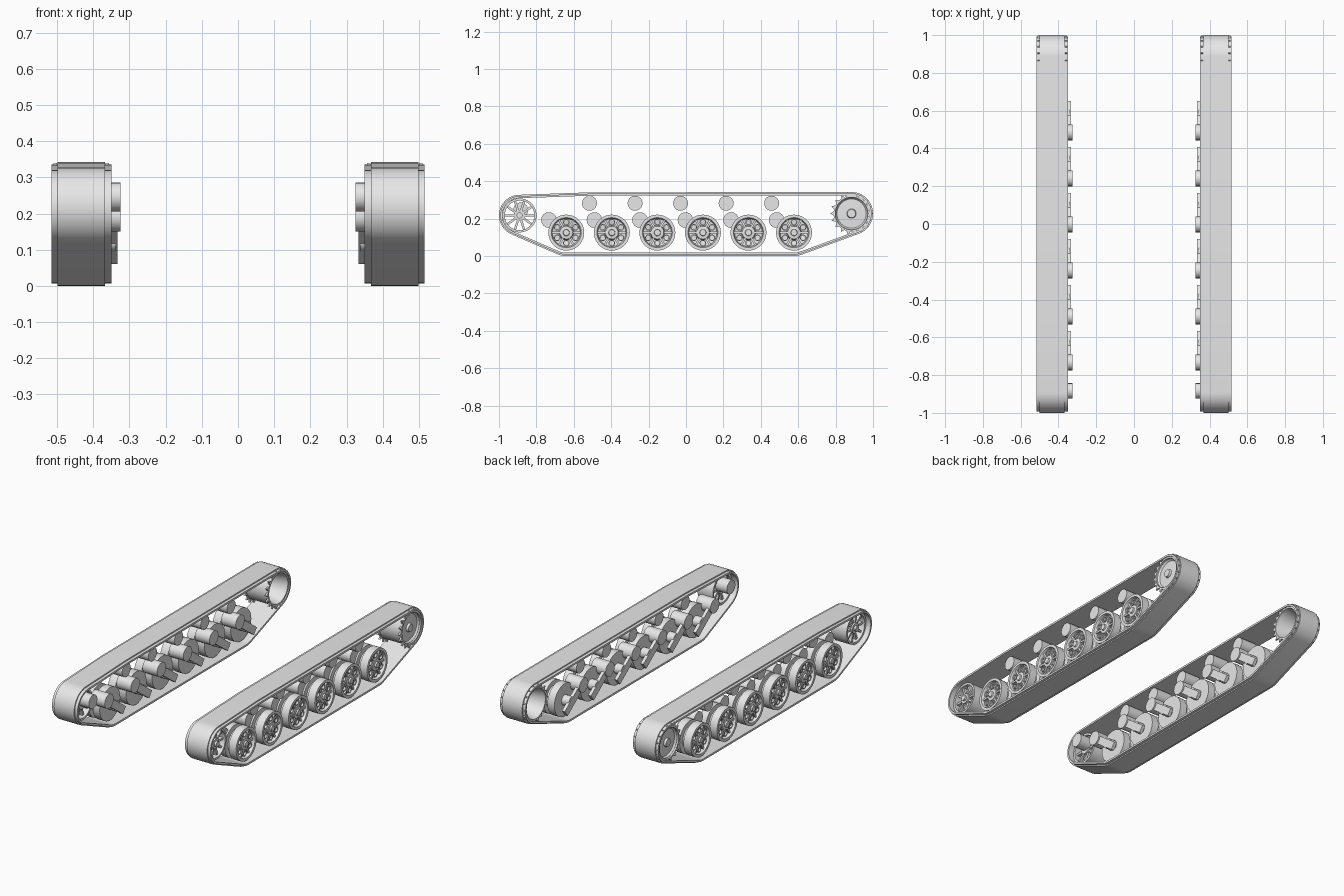
import bpy, bmesh
from math import sin, cos, pi, radians
from mathutils import Vector

cube = bpy.data.objects.get("Cube")
if cube:
    bpy.data.objects.remove(cube)

steel = bpy.data.materials.new("plain_grey")
steel.use_nodes = True
grey = (0.8, 0.8, 0.8, 1)
steel.diffuse_color = grey
steel.node_tree.nodes["Principled BSDF"].inputs["Base Color"].default_value = grey


def skin(bm, loops):
    """Join closed loops of points into a closed ring of quads."""
    rows = [[bm.verts.new(p) for p in loop] for loop in loops]
    n = len(rows[0])
    for i, row in enumerate(rows):
        nxt = rows[(i + 1) % len(rows)]
        for j in range(n):
            bm.faces.new((row[j], row[(j + 1) % n], nxt[(j + 1) % n], nxt[j]))


def lathe(bm, y, z, profile, segs=32, tooth=0.0):
    """Turn a (radius, x) profile about the x axis; tooth lifts every third rim point."""
    rim = max(r for r, _ in profile)
    loops = []
    for i in range(segs):
        a = 2 * pi * i / segs
        loop = []
        for r, x in profile:
            if r == rim and i % 3 == 0:
                r += tooth
            loop.append((x, y + r * cos(a), z + r * sin(a)))
        loops.append(loop)
    skin(bm, loops)


def drum(bm, y, z, r, x0, x1, segs=20):
    lathe(bm, y, z, [(0, x0), (r, x0), (r, x1), (0, x1)], segs)


def bar(bm, p, q, width, x0, x1):
    """Straight bar between two (y, z) points, spanning x0 to x1."""
    p, q = Vector(p), Vector(q)
    side = (q - p).normalized().orthogonal() * width / 2
    corners = (p + side, q + side, q - side, p - side)
    lo = [bm.verts.new((x0, c.x, c.y)) for c in corners]
    hi = [bm.verts.new((x1, c.x, c.y)) for c in corners]
    bm.faces.new(lo)
    bm.faces.new(hi)
    for i in range(4):
        j = (i + 1) % 4
        bm.faces.new((lo[i], lo[j], hi[j], hi[i]))


def polar(y, z, r, a):
    return (y + r * cos(a), z + r * sin(a))


def finish(bm, name):
    bmesh.ops.remove_doubles(bm, verts=bm.verts, dist=1e-5)
    bmesh.ops.recalc_face_normals(bm, faces=bm.faces)
    mesh = bpy.data.meshes.new(name)
    bm.to_mesh(mesh)
    bm.free()
    mesh.materials.append(steel)
    ob = bpy.data.objects.new(name, mesh)
    bpy.context.collection.objects.link(ob)
    mirror = ob.modifiers.new("both_sides", 'MIRROR')
    mirror.use_mirror_merge = False
    bpy.ops.object.select_all(action='DESELECT')
    ob.select_set(True)
    bpy.context.view_layer.objects.active = ob
    bpy.ops.object.shade_smooth_by_angle(angle=radians(30))


STEP = 0.2435
WHEEL_Y = [-0.64 + STEP * i for i in range(6)]
WHEEL_Z = 0.125
IDLER = (-0.89, 0.217)
SPROCKET = (0.885, 0.227)

# Track belt: the hull wrapped round the wheels, swept with a stepped section
supports = [(*IDLER, 0.11), (*SPROCKET, 0.115), (-0.52, 0.283, 0.057),
            (WHEEL_Y[0], WHEEL_Z, 0.125), (WHEEL_Y[-1], WHEEL_Z, 0.125)]
points = []
for y, z, r in supports:
    for i in range(48):
        a = 2 * pi * i / 48
        points.append((y + r * cos(a), z + r * sin(a), cos(a), sin(a)))
points.sort()


def half_hull(pts):
    out = []
    for p in pts:
        while len(out) > 1 and ((out[-1][0] - out[-2][0]) * (p[1] - out[-2][1])
                                - (out[-1][1] - out[-2][1]) * (p[0] - out[-2][0])) <= 1e-9:
            out.pop()
        out.append(p)
    return out[:-1]


path = half_hull(points) + half_hull(points[::-1])
section = [(0.35, 0.018), (0.35, 0.007), (0.367, 0.007), (0.367, 0),
           (0.499, 0), (0.499, 0.007), (0.515, 0.007), (0.515, 0.018)]
bm = bmesh.new()
skin(bm, [[(x, y - ny * d, z - nz * d) for x, d in section] for y, z, ny, nz in path])
finish(bm, "track_belts")

# Road wheels: twin discs, dished outer face with ribs and bosses
wheel = [(0, 0.385), (0.096, 0.385), (0.096, 0.43), (0.07, 0.432), (0.07, 0.455),
         (0.096, 0.455), (0.096, 0.503), (0.08, 0.503), (0.074, 0.483), (0.04, 0.478),
         (0.034, 0.495), (0.018, 0.497), (0.016, 0.506), (0, 0.507)]
bm = bmesh.new()
for y in WHEEL_Y:
    lathe(bm, y, WHEEL_Z, wheel, 36)
    for k in range(6):
        a = k * pi / 3 + pi / 2
        cy, cz = polar(y, WHEEL_Z, 0.056, a)
        lathe(bm, cy, cz, [(0.018, 0.474), (0.018, 0.492), (0.012, 0.492), (0.012, 0.474)], 14)
        b = a + pi / 6
        bar(bm, polar(y, WHEEL_Z, 0.03, b), polar(y, WHEEL_Z, 0.077, b), 0.011, 0.474, 0.493)
finish(bm, "road_wheels")

# Swing arms on the inner side, each with a pivot and an axle
bm = bmesh.new()
for y in WHEEL_Y:
    pivot = (y - 0.093, 0.192)
    drum(bm, *pivot, 0.042, 0.325, 0.42, 16)
    drum(bm, y, WHEEL_Z, 0.03, 0.338, 0.39)
    bar(bm, pivot, (y + 0.06, 0.079), 0.045, 0.333, 0.352)
finish(bm, "swing_arms")

# Return rollers under the upper run
bm = bmesh.new()
for i in range(5):
    drum(bm, -0.516 + STEP * i, 0.282, 0.04, 0.365, 0.47)
finish(bm, "return_rollers")

# Front idler: open rim, hub, ten spokes
bm = bmesh.new()
lathe(bm, *IDLER, [(0.091, 0.385), (0.091, 0.485), (0.079, 0.485), (0.079, 0.385)], 40)
drum(bm, *IDLER, 0.03, 0.39, 0.48)
drum(bm, *IDLER, 0.016, 0.47, 0.492)
for k in range(10):
    a = k * pi / 5
    bar(bm, polar(*IDLER, 0.02, a), polar(*IDLER, 0.083, a), 0.012, 0.4, 0.472)
finish(bm, "idler_wheels")

# Idler crank pivot on the inner side
bm = bmesh.new()
drum(bm, IDLER[0] + 0.007, 0.246, 0.04, 0.325, 0.398)
finish(bm, "idler_cranks")

# Rear drive sprocket: drum hollow on the inner side, with two toothed rings
bm = bmesh.new()
lathe(bm, *SPROCKET, [(0, 0.506), (0.022, 0.505), (0.025, 0.492), (0.078, 0.49), (0.086, 0.5),
                      (0.094, 0.5), (0.094, 0.362), (0.088, 0.362), (0.066, 0.465),
                      (0, 0.47)], 40)
for x in (0.356, 0.5):
    lathe(bm, *SPROCKET, [(0.087, x), (0.096, x), (0.096, x + 0.01), (0.087, x + 0.01)],
          54, 0.018)
finish(bm, "drive_sprockets")
